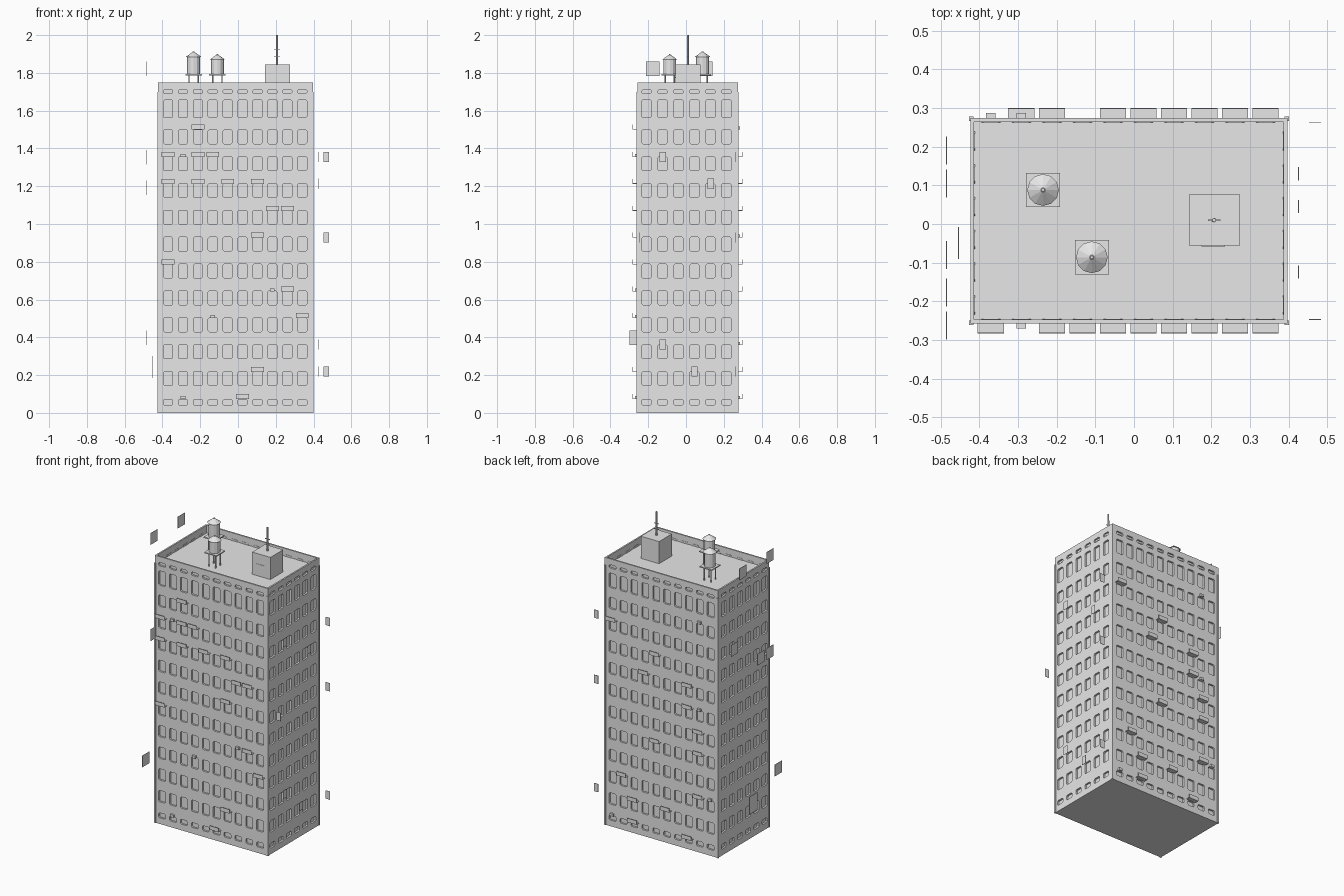
import bpy, bmesh, math
from mathutils import Vector

if "Cube" in bpy.data.objects:
    bpy.data.objects.remove(bpy.data.objects["Cube"])

grey = bpy.data.materials.new("concrete_grey")
grey.diffuse_color = (0.8, 0.8, 0.8, 1)
grey.use_nodes = True
grey.node_tree.nodes["Principled BSDF"].inputs["Base Color"].default_value = grey.diffuse_color

X0, X1, Y0, Y1, TOP, ROOF = -0.423, 0.397, -0.257, 0.274, 1.75, 1.70
COLS = [-0.37 + 0.0789 * i for i in range(10)]
SIDE_COLS = [-0.209 + 0.0846 * i for i in range(6)]
# window rows: (bottom, top)
ROWS = [(0.04, 0.072)] + [(0.145 + 0.1422 * i, 0.219 + 0.1422 * i) for i in range(10)]
ROWS += [(1.563, 1.657), (1.69, 1.712)]
HALF_W, RECESS, CUT = 0.0245, 0.012, 0.006


def finish(name, bm):
    me = bpy.data.meshes.new(name)
    bm.to_mesh(me)
    bm.free()
    me.materials.append(grey)
    ob = bpy.data.objects.new(name, me)
    bpy.context.collection.objects.link(ob)
    return ob


def add_box(bm, x0, x1, y0, y1, z0, z1):
    vs = bmesh.ops.create_cube(bm, size=1)["verts"]
    for v in vs:
        v.co = ((x0 + x1) / 2 + v.co.x * (x1 - x0),
                (y0 + y1) / 2 + v.co.y * (y1 - y0),
                (z0 + z1) / 2 + v.co.z * (z1 - z0))


def boxes(name, items):
    bm = bmesh.new()
    for b in items:
        add_box(bm, *b)
    return finish(name, bm)


def add_cone(bm, x, y, z0, z1, r0, r1, n):
    vs = bmesh.ops.create_cone(bm, cap_ends=True, segments=n, radius1=r0,
                               radius2=r1, depth=z1 - z0)["verts"]
    bmesh.ops.translate(bm, verts=vs, vec=(x, y, (z0 + z1) / 2))


# walls: a grid of panels whose window cells are sunk in with clipped corners
def add_wall(bm, start, u, length, centres):
    start, u, up = Vector(start), Vector(u), Vector((0, 0, 1))
    inward = -u.cross(up) * RECESS
    us = [0] + [c + s * HALF_W for c in sorted(centres) for s in (-1, 1)] + [length]
    zs = [0] + [z for row in ROWS for z in row] + [TOP]

    def face(pts):
        bm.faces.new([bm.verts.new(p) for p in pts])

    for i in range(len(us) - 1):
        for j in range(len(zs) - 1):
            quad = [start + u * a + up * b for a, b in
                    ((us[i], zs[j]), (us[i + 1], zs[j]),
                     (us[i + 1], zs[j + 1]), (us[i], zs[j + 1]))]
            if not (i % 2 and j % 2):
                face(quad)
                continue
            ring = []
            for k, p in enumerate(quad):
                a = p + (quad[k - 1] - p).normalized() * CUT
                b = p + (quad[(k + 1) % 4] - p).normalized() * CUT
                face([a, p, b])
                ring += [a, b]
            for k, p in enumerate(ring):
                q = ring[(k + 1) % 8]
                face([p, q, q + inward, p + inward])
            face([p + inward for p in ring])


bm = bmesh.new()
add_wall(bm, (X0, Y0, 0), (1, 0, 0), X1 - X0, [c - X0 for c in COLS])
add_wall(bm, (X1, Y0, 0), (0, 1, 0), Y1 - Y0, [c - Y0 for c in SIDE_COLS])
add_wall(bm, (X1, Y1, 0), (-1, 0, 0), X1 - X0, [X1 - c for c in COLS])
add_wall(bm, (X0, Y1, 0), (0, -1, 0), Y1 - Y0, [Y1 - c for c in SIDE_COLS])
bm.faces.new([bm.verts.new(p) for p in
              ((X0, Y0, 0), (X0, Y1, 0), (X1, Y1, 0), (X1, Y0, 0))])
bmesh.ops.remove_doubles(bm, verts=bm.verts, dist=1e-5)
finish("walls", bm)

# roof deck, parapet rim and its inner side
bm = bmesh.new()
loops = []
for inset, z in ((0, TOP), (0.01, TOP), (0.01, ROOF)):
    loops.append([bm.verts.new(p) for p in (
        (X0 + inset, Y0 + inset, z), (X1 - inset, Y0 + inset, z),
        (X1 - inset, Y1 - inset, z), (X0 + inset, Y1 - inset, z))])
for lo, hi in zip(loops, loops[1:]):
    for k in range(4):
        n = (k + 1) % 4
        bm.faces.new((lo[k], lo[n], hi[n], hi[k]))
bm.faces.new(loops[-1])
finish("roof_and_parapet", bm)

# slim posts at the four corners
P, W = 0.004, 0.012
boxes("corner_posts", [
    (x0, x0 + W, y0, y0 + W, 0, 1.70)
    for x0 in (X0 - P, X1 + P - W) for y0 in (Y0 - P, Y1 + P - W)])

# balcony ledges: (column, floor height) for the front and the back
FRONT = [(2, 1.5), (0, 1.355), (2, 1.355), (3, 1.355), (0, 1.213), (2, 1.213),
         (4, 1.213), (6, 1.213), (7, 1.07), (8, 1.07), (6, 0.928), (0, 0.785),
         (8, 0.643), (9, 0.502), (6, 0.217), (5, 0.074)]
BACK = [(9, 1.355), (5, 1.213), (6, 1.07), (2, 1.07), (2, 0.928), (5, 0.643),
        (1, 0.785), (1, 0.643), (8, 0.36), (1, 0.36), (7, 0.217), (4, 0.217),
        (7, 0.074), (2, 0.074)]
FRONT_SMALL = [(1, 1.355), (7, 0.643), (3, 0.502), (1, 0.074)]
BACK_SMALL = [(1, 1.5), (1, 0.928), (0, 0.36), (9, 0.074)]


def ledges(name, spots, wall_y, side):
    out = []
    for c, z in spots:
        x, ys = COLS[c], sorted((wall_y, wall_y + side * 0.026))
        lip = sorted((wall_y + side * 0.023, wall_y + side * 0.026))
        out.append((x - 0.034, x + 0.034, *ys, z, z + 0.003))
        out.append((x - 0.034, x + 0.034, *lip, z, z + 0.026))
    boxes(name, out)


def wall_units(name, spots, wall_y, side):
    boxes(name, [(COLS[c] - 0.012, COLS[c] + 0.012,
                  *sorted((wall_y, wall_y + side * 0.013)), z, z + 0.016)
                 for c, z in spots])


ledges("front_ledges", FRONT, Y0, -1)
ledges("back_ledges", BACK, Y1, 1)
wall_units("front_wall_units", FRONT_SMALL, Y0, -1)
wall_units("back_wall_units", BACK_SMALL, Y1, 1)

# thin free-standing sign panels around the building
T = 0.001
boxes("left_panels", [
    (-0.485 - T, -0.485 + T, y - 0.036, y + 0.036, z - 0.038, z + 0.038)
    for y, z in ((0.105, 1.822), (-0.177, 1.822), (0.19, 1.353), (-0.08, 1.192),
                 (-0.177, 1.192), (-0.262, 0.398))])
boxes("left_large_panel", [(-0.455, -0.452, -0.09, -0.008, 0.185, 0.3)])
boxes("right_panels", [
    (0.425 - T, 0.425 + T, y - 0.017, y + 0.017, z - 0.027, z + 0.027)
    for y, z in ((-0.124, 1.355), (0.13, 1.213), (0.045, 0.219), (-0.124, 0.362))])
boxes("right_corner_panels", [
    (0.452, 0.483, y - T, y + T, z - 0.027, z + 0.027)
    for y, z in ((0.263, 1.355), (0.263, 0.928), (0.263, 0.219), (-0.247, 0.928))])

# roof house with a louvre slot, and the antenna
boxes("roof_house", [(0.142, 0.274, -0.056, 0.076, ROOF, 1.845)])
boxes("roof_house_louvre", [(0.175, 0.235, -0.058, -0.056, 1.772, 1.778)])
bm = bmesh.new()
add_cone(bm, 0.207, 0.01, 1.845, 2.0, 0.006, 0.005, 8)
for z in (1.885, 1.922):
    add_box(bm, 0.191, 0.223, 0.008, 0.012, z - 0.002, z + 0.002)
finish("antenna", bm)


# water tanks on legs
def water_tank(name, x, y, eave, peak):
    bm = bmesh.new()
    for sx in (-1, 1):
        for sy in (-1, 1):
            add_cone(bm, x + sx * 0.024, y + sy * 0.024, ROOF, 1.788, 0.004, 0.004, 6)
    add_box(bm, x - 0.044, x + 0.044, y - 0.044, y + 0.044, 1.787, 1.794)
    add_cone(bm, x, y, 1.794, eave, 0.034, 0.034, 12)
    add_cone(bm, x, y, eave, peak - 0.004, 0.041, 0.006, 12)
    add_cone(bm, x, y, peak - 0.006, peak, 0.006, 0.004, 8)
    finish(name, bm)


water_tank("water_tank_left", -0.235, 0.088, 1.885, 1.914)
water_tank("water_tank_right", -0.109, -0.086, 1.87, 1.899)
